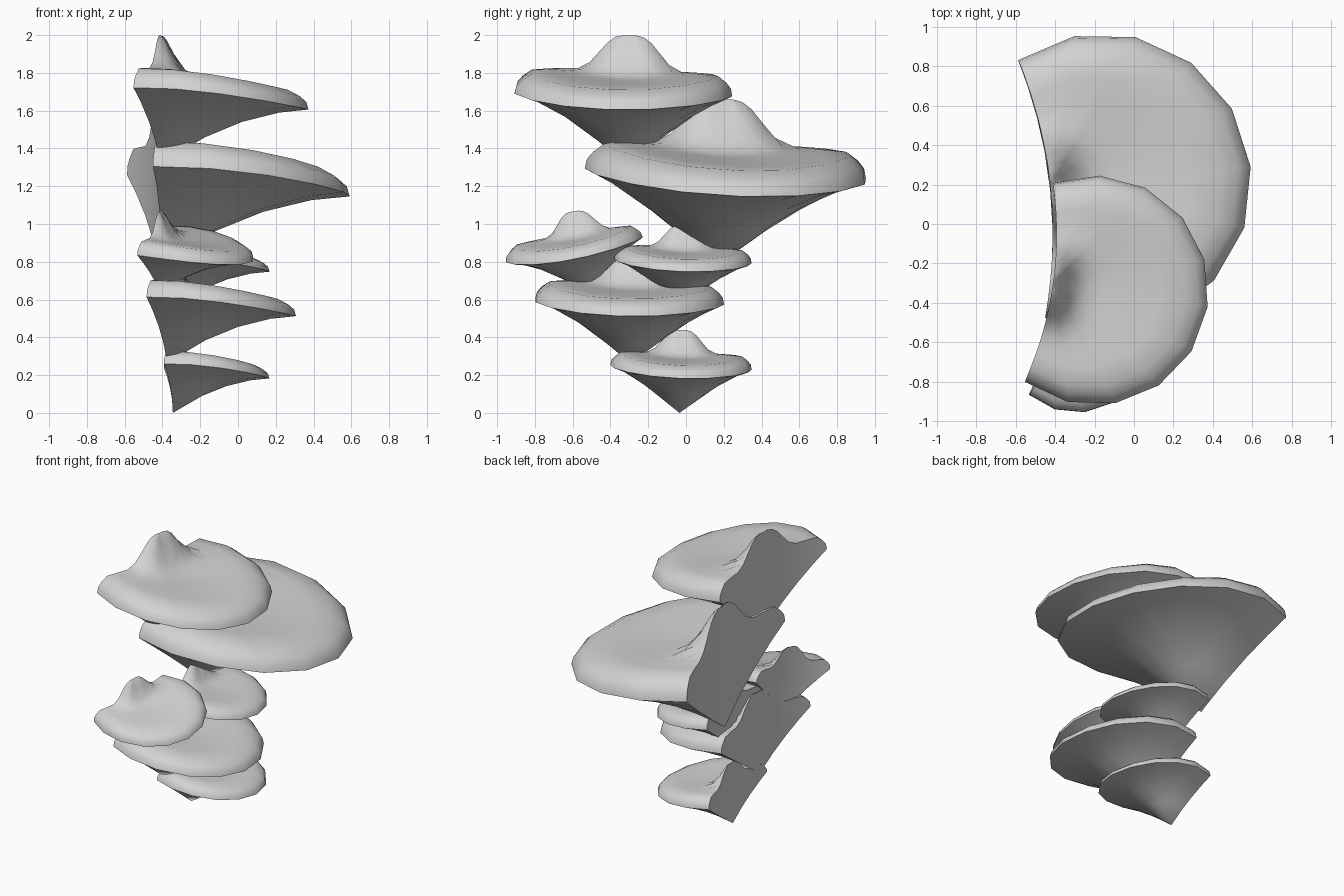
import bpy, bmesh
from math import sin, cos, exp, pi, radians
from mathutils import Vector, Matrix

cube = bpy.data.objects.get("Cube")
if cube:
    bpy.data.objects.remove(cube)

grey = bpy.data.materials.new("fungus_grey")
grey.use_nodes = True
COLOR = (0.65, 0.65, 0.65, 1)
grey.diffuse_color = COLOR
grey.node_tree.nodes["Principled BSDF"].inputs["Base Color"].default_value = COLOR

SEGMENTS = 10
HUB = 0.13      # where the wall side bulges forward
RADIUS = 1.03
UNDER = (0.3, 0.55, 0.8, 1)
TOP = (0.985, 0.94, 0.86, 0.7, 0.54, 0.42, 0.32, 0.23, 0.15, 0.07)


def plan_point(t, f):
    """Point on the fan: t runs along the rim, f from hub to rim."""
    a = radians(119) * t
    x = HUB + f * (0.5 + RADIUS * cos(a) - HUB)
    x += HUB * (f - f * f) * t ** 4
    return x, RADIUS * sin(a) * f


def rim_height(t):
    return 0.5 + 0.09 * (1 - cos(pi * t))


def under_point(t, f):
    x, y = plan_point(t, f)
    return Vector((x, y, rim_height(t) * (f + 0.9 * (1 - t * t) * (f - f * f))))


def top_point(t, f):
    x, y = plan_point(t, f)
    edge = min(1, (1 - f) / 0.2)
    shoulder = rim_height(t) + 0.05 + 0.15 * (1 - (1 - edge) ** 2)
    blend = max(0, 1 - f / 0.8)
    z = shoulder * (1 - blend) + 0.83 * blend
    z += 0.37 * exp(-abs(y / 0.33) ** 3 - ((x - HUB) / 0.15) ** 2)
    return Vector((x, y, z))


def bracket(name, hub, size, heading, tilt):
    bm = bmesh.new()
    apex = bm.verts.new((HUB, 0, 0))
    peak = bm.verts.new(top_point(0, 0))
    rays = []
    for i in range(SEGMENTS + 1):
        t = 2 * i / SEGMENTS - 1
        points = [under_point(t, f) for f in UNDER] + [top_point(t, f) for f in TOP]
        rays.append([apex] + [bm.verts.new(p) for p in points] + [peak])
    # underside, rim and top
    for a, b in zip(rays, rays[1:]):
        for j in range(len(a) - 1):
            corners = list(dict.fromkeys((a[j], b[j], b[j + 1], a[j + 1])))
            bm.faces.new(corners)
    # upright wall side, one half at a time along each end ray
    n = len(UNDER)
    for ray in (rays[0], rays[-1]):
        low, high = ray[:n + 1], ray[n + 1:][::-1]
        i = j = 0
        while i < n or j < len(high) - 1:
            next_low = abs(low[i + 1].co.y) if i < n else 9
            next_high = abs(high[j + 1].co.y) if j < len(high) - 1 else 9
            if next_low < next_high:
                bm.faces.new((low[i], low[i + 1], high[j]))
                i += 1
            else:
                bm.faces.new((low[i], high[j + 1], high[j]))
                j += 1
    bmesh.ops.recalc_face_normals(bm, faces=bm.faces)
    place = (Matrix.Translation(hub) @ Matrix.Rotation(radians(tilt), 4, 'X')
             @ Matrix.Rotation(radians(heading), 4, 'Z')
             @ Matrix.Scale(size, 4) @ Matrix.Translation((-HUB, 0, 0)))
    bm.transform(place)
    mesh = bpy.data.meshes.new(name)
    bm.to_mesh(mesh)
    bm.free()
    mesh.materials.append(grey)
    obj = bpy.data.objects.new(name, mesh)
    bpy.context.collection.objects.link(obj)
    return obj


# stacked shelf brackets, bottom to top
shelves = [
    bracket("bottom_bracket", (-0.345, -0.035, 0.0), 0.365, 0, -2),
    bracket("lower_bracket", (-0.375, -0.295, 0.265), 0.49, -6, -2),
    bracket("small_back_bracket", (-0.33, -0.025, 0.57), 0.355, 0, -2),
    bracket("small_front_bracket", (-0.415, -0.525, 0.64), 0.36, -13, 9),
    bracket("large_bracket", (-0.425, 0.17, 0.785), 0.73, 6, -2),
    bracket("top_bracket", (-0.41, -0.32, 1.32), 0.565, -8, -2),
]
bpy.ops.object.select_all(action='DESELECT')
for shelf in shelves:
    shelf.select_set(True)
bpy.context.view_layer.objects.active = shelves[0]
bpy.ops.object.shade_smooth_by_angle(angle=radians(50))
